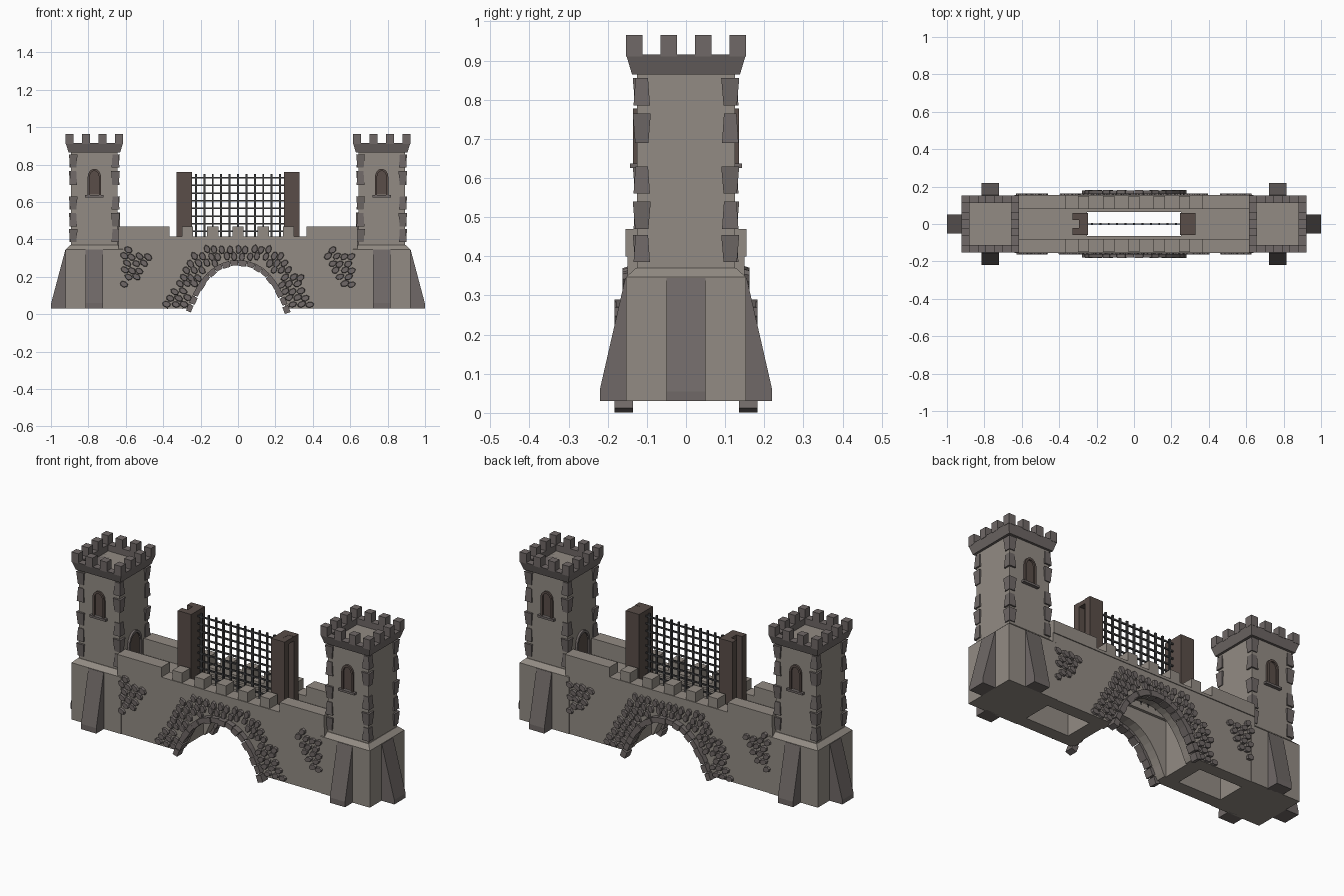
import bpy, bmesh, math, random
from mathutils import Vector

if "Cube" in bpy.data.objects:
    bpy.data.objects.remove(bpy.data.objects["Cube"])
random.seed(4)

def material(name, c):
    m = bpy.data.materials.new(name)
    m.diffuse_color = (*c, 1)
    m.use_nodes = True
    m.node_tree.nodes["Principled BSDF"].inputs["Base Color"].default_value = m.diffuse_color
    return m

LIGHT = material("light_stone", (0.29, 0.26, 0.23))
DARK = material("dark_stone", (0.16, 0.14, 0.135))
WOOD = material("wood", (0.10, 0.075, 0.065))
IRON = material("iron", (0.05, 0.05, 0.052))

def finish(bm, name, mat):
    bmesh.ops.recalc_face_normals(bm, faces=bm.faces)
    me = bpy.data.meshes.new(name)
    bm.to_mesh(me)
    bm.free()
    ob = bpy.data.objects.new(name, me)
    me.materials.append(mat)
    bpy.context.collection.objects.link(ob)
    return ob

def bridge(bm, loops):
    """Skin a stack of point loops and cap both ends."""
    vs = [[bm.verts.new(p) for p in lp] for lp in loops]
    n = len(vs[0])
    for a, b in zip(vs, vs[1:]):
        for i in range(n):
            j = (i + 1) % n
            bm.faces.new((a[i], a[j], b[j], b[i]))
    bm.faces.new(vs[0])
    bm.faces.new(vs[-1])

def prism(bm, pts, d0, d1, axis='y', shrink=1.0):
    """Extrude a 2D profile (horizontal, z) along y or x."""
    cu = sum(p[0] for p in pts) / len(pts)
    cv = sum(p[1] for p in pts) / len(pts)
    top = [(cu + (u - cu) * shrink, cv + (v - cv) * shrink) for u, v in pts]
    put = (lambda u, v, d: (u, d, v)) if axis == 'y' else (lambda u, v, d: (d, u, v))
    bridge(bm, [[put(u, v, d0) for u, v in pts], [put(u, v, d1) for u, v in top]])

def box(bm, x0, x1, y0, y1, z0, z1):
    prism(bm, [(x0, z0), (x1, z0), (x1, z1), (x0, z1)], y0, y1)

def square_loft(bm, cx, rows, cy=0):
    bridge(bm, [[(cx + sx * h, cy + sy * h, z) for sx, sy in
                 ((-1, -1), (1, -1), (1, 1), (-1, 1))] for h, z in rows])

def arched(c, w, z0, z1, n=8):
    """Slightly pointed arch outline."""
    spring = z1 - w * 1.25
    return [(c - w, z0), (c + w, z0)] + [
        (c + w * math.cos(math.pi * i / n), spring + w * 1.25 * math.sin(math.pi * i / n))
        for i in range(n + 1)]

def arch_frame(bm, c, w, z0, z1, t, d0, d1, axis):
    o, n = arched(c, w, z0, z1)[1:], arched(c, w - t, z0, z1 - t)[1:]
    o, n = o + [(c - w, z0)], n + [(c - w + t, z0)]
    for i in range(len(o) - 1):
        if (Vector(o[i]) - Vector(o[i + 1])).length > 1e-5:
            prism(bm, [o[i], o[i + 1], n[i + 1], n[i]], d0, d1, axis)

TX = 0.768

# Towers
for side, s in (("left", -1), ("right", 1)):
    cx = s * TX
    bm = bmesh.new()
    square_loft(bm, cx, [(0.153, 0.03), (0.153, 0.347), (0.128, 0.37)])
    finish(bm, f"{side}_tower_base", LIGHT)
    bm = bmesh.new()
    square_loft(bm, cx, [(0.125, 0.36), (0.125, 0.88)])
    finish(bm, f"{side}_tower_shaft", LIGHT)

    # Flared parapet with merlons
    bm = bmesh.new()
    square_loft(bm, cx, [(0.12, 0.865), (0.138, 0.865), (0.153, 0.915), (0.112, 0.915), (0.112, 0.88)])
    spots = (-0.132, -0.044, 0.044, 0.132)
    for a in spots:
        for b in spots:
            if max(abs(a), abs(b)) > 0.1:
                box(bm, cx + a - 0.021, cx + a + 0.021, b - 0.021, b + 0.021, 0.91, 0.965)
    finish(bm, f"{side}_tower_battlement", DARK)

    # Sloped buttresses
    bm = bmesh.new()
    for k in (-1, 1):
        prism(bm, [(k * 0.14, 0.03), (k * 0.22, 0.03), (k * 0.22, 0.06), (k * 0.155, 0.345), (k * 0.14, 0.345)],
              cx - 0.047, cx + 0.047, 'x')
    prism(bm, [(s * 0.9, 0.03), (s * 1.0, 0.03), (s * 1.0, 0.055), (s * 0.923, 0.345), (s * 0.9, 0.345)],
          -0.05, 0.05)
    finish(bm, f"{side}_buttresses", DARK)

    # Corner stones
    bm = bmesh.new()
    for i, (z0, z1) in enumerate(((0.385, 0.455), (0.47, 0.54), (0.56, 0.63), (0.69, 0.765), (0.785, 0.855))):
        for qx in (-1, 1):
            for qy in (-1, 1):
                h0, h1 = (0.017, 0.023) if (i + (qx == qy)) % 2 else (0.021, 0.016)
                square_loft(bm, cx + qx * 0.113, [(h0, z0), (h1, z1)], qy * 0.113)
    finish(bm, f"{side}_corner_stones", DARK)

    # Windows front and back, and the inner door
    for k, face in ((-1, "front"), (1, "back")):
        bm = bmesh.new()
        prism(bm, arched(cx, 0.03, 0.64, 0.77), k * 0.12, k * 0.127)
        arch_frame(bm, cx, 0.036, 0.635, 0.778, 0.012, k * 0.12, k * 0.136, 'y')
        finish(bm, f"{side}_{face}_window", WOOD)
        bm = bmesh.new()
        box(bm, cx - 0.05, cx + 0.05, k * 0.12, k * 0.143, 0.625, 0.637)
        finish(bm, f"{side}_{face}_sill", DARK)
    xi = cx - s * 0.125
    bm = bmesh.new()
    prism(bm, arched(0, 0.045, 0.36, 0.53), xi + s * 0.01, xi - s * 0.004, 'x')
    finish(bm, f"{side}_door", WOOD)
    bm = bmesh.new()
    arch_frame(bm, 0, 0.057, 0.36, 0.545, 0.013, xi + s * 0.01, xi - s * 0.012, 'x')
    finish(bm, f"{side}_door_frame", DARK)

# Gate arch curve
def curve(x):
    return 0.29 - 2.1 * x * x - 18 * x ** 4

def inset(x, d):
    slope = -4.2 * x - 72 * x ** 3
    n = Vector((slope, -1)).normalized()
    return Vector((x, curve(x))) + n * d

fine = [Vector((-0.281 + 0.562 * i / 200, curve(-0.281 + 0.562 * i / 200))) for i in range(201)]
lengths = [0]
for a, b in zip(fine, fine[1:]):
    lengths.append(lengths[-1] + (b - a).length)
def at(t):
    return next(p.x for p, l in zip(fine, lengths) if l >= t * lengths[-1] - 1e-6)

# Curtain wall sides with crenellated top and arched opening
half = [(0.64, 0.47), (0.365, 0.47), (0.365, 0.415)]
for c in (0.27, 0.135):
    half += [(c + 0.03, 0.415), (c + 0.03, 0.47), (c - 0.03, 0.47), (c - 0.03, 0.415)]
half += [(0.03, 0.415), (0.03, 0.47)]
opening = [tuple(inset(at(i / 20), 0.015)) for i in range(21)]
opening = [p for p in opening if p[1] > 0.04]
ex = opening[-1][0] + 0.008
outline = ([(-0.64, 0.03), (-ex, 0.03)] + opening + [(ex, 0.03), (0.64, 0.03)]
           + half + [(-x, z) for x, z in reversed(half)])
for k, face in ((-1, "front"), (1, "back")):
    bm = bmesh.new()
    prism(bm, outline, k * 0.08, k * 0.15)
    finish(bm, f"{face}_wall", LIGHT)
    bm = bmesh.new()
    for s in (-1, 1):
        x0, x1 = sorted((s * 0.365, s * 0.638))
        box(bm, x0, x1, k * 0.149, k * 0.155, 0.4, 0.47)
    box(bm, -0.365, 0.365, k * 0.149, k * 0.154, 0.4, 0.415)
    finish(bm, f"{face}_parapet_ledge", LIGHT)

    # Arch ring blocks
    bm = bmesh.new()
    N = 18
    for i in range(N):
        a, b = at((i + 0.03) / N), at((i + 0.97) / N)
        d = 0.028 + 0.004 * (i % 2)
        prism(bm, [inset(a, 0), inset(b, 0), inset(b, d), inset(a, d)],
              k * 0.135, k * (0.179 + 0.004 * (i % 2)))
    finish(bm, f"{face}_arch_blocks", DARK)

    # Exposed rubble stones around the arch and beside the towers
    bm = bmesh.new()
    for row in range(9):
        for col in range(-16, 17):
            x = (col + 0.5 * (row % 2)) * 0.042 + random.uniform(-0.005, 0.005)
            z = 0.05 + row * 0.037 + random.uniform(-0.004, 0.004)
            p = Vector((x, z))
            near = min(fine, key=lambda q: (q - p).length)
            d = (p - near).length
            ax = abs(x)
            by_arch = z > curve(x) and 0.016 < d < 0.125 and z < 0.36
            by_tower = 0.47 < ax < 0.615 and z < 0.345 and z > 0.14 + (0.58 - ax) * 1.5
            if not (by_arch or by_tower):
                continue
            ang = math.atan2(z + 0.05, x)
            ca, sa = math.cos(ang), math.sin(ang)
            pts = []
            for i in range(7):
                r = 0.021 * random.uniform(0.88, 1.1)
                u, v = 1.2 * r * math.cos(i * math.tau / 7), 0.85 * r * math.sin(i * math.tau / 7)
                pts.append((x + u * ca - v * sa, z + u * sa + v * ca))
            prism(bm, pts, k * 0.145, k * 0.162, shrink=0.8)
    finish(bm, f"{face}_rubble_stones", DARK)

# Wall walk floor, gate jambs and grooved posts
for side, s in (("left", -1), ("right", 1)):
    bm = bmesh.new()
    x0, x1 = sorted((s * 0.25, s * 0.64))
    box(bm, x0, x1, -0.08, 0.08, 0.34, 0.38)
    finish(bm, f"{side}_walkway", LIGHT)
    bm = bmesh.new()
    x0, x1 = sorted((s * 0.27, s * 0.35))
    box(bm, x0, x1, -0.08, 0.08, 0.03, 0.345)
    finish(bm, f"{side}_jamb", LIGHT)
    bm = bmesh.new()
    plan = [(0.247, -0.06), (0.33, -0.06), (0.33, -0.022), (0.295, -0.022),
            (0.295, 0.022), (0.33, 0.022), (0.33, 0.06), (0.247, 0.06)]
    bridge(bm, [[(s * x, y, z) for x, y in plan] for z in (0.37, 0.76)])
    if s > 0:
        box(bm, 0.29, 0.329, -0.025, 0.025, 0.735, 0.759)
    finish(bm, f"{side}_gate_post", WOOD)
for k in (-1, 1):
    bm = bmesh.new()
    y0, y1 = sorted((k * 0.065, k * 0.082))
    box(bm, -0.26, 0.26, y0, y1, 0.34, 0.38)
    finish(bm, "slot_edge", LIGHT)

# Portcullis grid with spiked feet
bm = bmesh.new()
for i in range(11):
    x = -0.225 + i * 0.045
    square_loft(bm, x, [(0.001, 0.315), (0.005, 0.345), (0.005, 0.75)])
for j in range(10):
    z = 0.73 - j * 0.041
    box(bm, -0.25, 0.25, -0.004, 0.004, z - 0.004, z + 0.004)
finish(bm, "portcullis", IRON)
